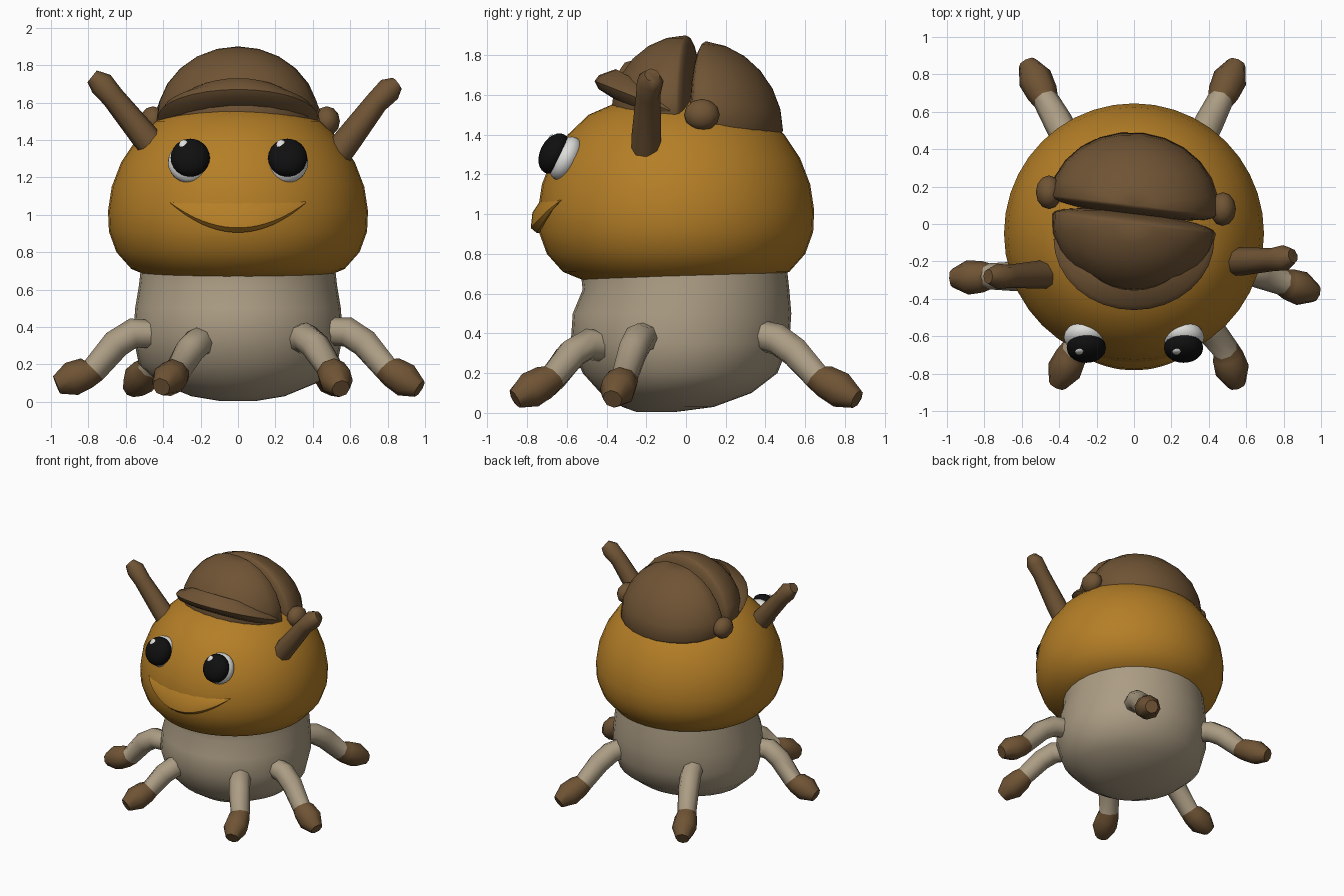
import bpy, bmesh, math
from mathutils import Vector

cube = bpy.data.objects.get("Cube")
if cube:
    bpy.data.objects.remove(cube)


def material(name, r, g, b):
    m = bpy.data.materials.new(name)
    m.use_nodes = True
    m.diffuse_color = (r, g, b, 1)
    bsdf = next(n for n in m.node_tree.nodes if n.type == "BSDF_PRINCIPLED")
    bsdf.inputs["Base Color"].default_value = (r, g, b, 1)
    bsdf.inputs["Roughness"].default_value = 0.9
    return m


ORANGE = material("orange_skin", 0.46, 0.21, 0.02)
BROWN = material("brown_leather", 0.16, 0.088, 0.035)
BEIGE = material("beige_wool", 0.41, 0.335, 0.23)
WHITE = material("eye_white", 0.72, 0.72, 0.70)
BLACK = material("pupil_black", 0.005, 0.005, 0.005)


def finish(name, bm, mats, angle=40):
    bmesh.ops.recalc_face_normals(bm, faces=bm.faces)
    mesh = bpy.data.meshes.new(name)
    bm.to_mesh(mesh)
    bm.free()
    obj = bpy.data.objects.new(name, mesh)
    bpy.context.collection.objects.link(obj)
    for m in mats:
        mesh.materials.append(m)
    bpy.ops.object.select_all(action="DESELECT")
    obj.select_set(True)
    bpy.context.view_layer.objects.active = obj
    bpy.ops.object.shade_smooth_by_angle(angle=math.radians(angle))
    return obj


def loft(name, rings, mats, second_from=None, angle=40):
    """Skin closed rings; faces after ring second_from take the second colour."""
    bm = bmesh.new()
    loops = [[bm.verts.new(p) for p in ring] for ring in rings]
    n = len(loops[0])
    for k in range(len(loops) - 1):
        for i in range(n):
            j = (i + 1) % n
            f = bm.faces.new((loops[k][i], loops[k][j], loops[k + 1][j], loops[k + 1][i]))
            if second_from is not None and k >= second_from:
                f.material_index = 1
    bm.faces.new(loops[0])
    cap = bm.faces.new(loops[-1])
    if second_from is not None:
        cap.material_index = 1
    return finish(name, bm, mats, angle)


def ellipse(z, rx, ry, yc, n=32):
    return [(rx * math.cos(2 * math.pi * i / n), yc + ry * math.sin(2 * math.pi * i / n), z)
            for i in range(n)]


def tube(name, path, radii, mats, second_from=None, sides=8):
    pts = [Vector(p) for p in path]
    rings = []
    for k, p in enumerate(pts):
        d = (pts[min(k + 1, len(pts) - 1)] - pts[max(k - 1, 0)]).normalized()
        side = d.cross(Vector((0, 0, 1))).normalized()
        up = side.cross(d)
        rings.append([p + radii[k] * (side * math.cos(a) + up * math.sin(a))
                      for a in (2 * math.pi * i / sides for i in range(sides))])
    return loft(name, rings, mats, second_from, 60)


def ball(name, loc, scale, mat, rot=(0, 0, 0), front=1, back=1, below=1, sag=0, segs=24):
    """Ellipsoid whose front, back or lower half can be squashed."""
    bm = bmesh.new()
    bmesh.ops.create_uvsphere(bm, u_segments=segs, v_segments=segs // 2, radius=1)
    for v in bm.verts:
        v.co.y *= front if v.co.y < 0 else back
        v.co.z *= below if v.co.z < 0 else 1
        v.co.z -= sag * max(0, v.co.y)
        v.co = Vector(a * b for a, b in zip(v.co, scale))
    obj = finish(name, bm, [mat], 60)
    obj.location, obj.rotation_euler = loc, rot
    return obj


# Body
loft("body", [ellipse(*r) for r in [
    (0.005, 0.10, 0.10, -0.15), (0.03, 0.25, 0.23, -0.09), (0.10, 0.42, 0.38, -0.05),
    (0.20, 0.53, 0.49, -0.03), (0.35, 0.56, 0.55, -0.03), (0.50, 0.55, 0.55, -0.02),
    (0.62, 0.53, 0.52, 0), (0.71, 0.52, 0.52, -0.01)]], [BEIGE], angle=60)

# Head with a wool-coloured underside
HEAD = [(0.66, 0.10), (0.665, 0.46), (0.71, 0.57), (0.80, 0.65), (0.91, 0.69), (1.02, 0.695),
        (1.15, 0.675), (1.28, 0.625), (1.40, 0.545), (1.50, 0.44), (1.57, 0.28), (1.61, 0.08)]
HEAD_Y = -0.05
head = loft("head", [ellipse(z, r, r, HEAD_Y, 40) for z, r in HEAD], [ORANGE, BEIGE], angle=60)
for f in head.data.polygons:
    f.material_index = 1 if f.center.z < 0.67 else 0


def face_y(x, z):
    """Front surface of the head."""
    for (z0, r0), (z1, r1) in zip(HEAD, HEAD[1:]):
        if z0 <= z <= z1:
            r = r0 + (r1 - r0) * (z - z0) / (z1 - z0)
            return HEAD_Y - math.sqrt(r * r - x * x)


# Smiling upper lip
lip = []
for i in range(21):
    x = 0.37 * (i / 10 - 1)
    f = 1.02 - (x / 0.37) ** 2
    zb = 0.905 + 1.2 * x * x
    zt = zb + 0.17 * f
    lip.append([(x, face_y(x, zt) + 0.01, zt),
                (x, face_y(x, zb + 0.1 * f) - 0.028 * f, zb + 0.1 * f),
                (x, face_y(x, zb) - 0.042 * f, zb + 0.025 * f),
                (x, face_y(x, zb) - 0.012 * f, zb),
                (x, face_y(x, zb) + 0.06, zb + 0.01)])
loft("smile_lip", lip, [ORANGE], angle=35)

# Eyes
tilt = (math.radians(-27), 0, 0)
for side, s in (("left", 1), ("right", -1)):
    x = 0.26 * s
    ball(side + "_eye", (x, -0.605, 1.28), (0.115, 0.075, 0.118), WHITE, tilt)
    ball(side + "_pupil", (x + 0.005, -0.662, 1.305), (0.105, 0.072, 0.108), BLACK, tilt)
    ball(side + "_eye_glint", (x - 0.03, -0.683, 1.375), (0.026, 0.012, 0.03), WHITE, tilt, segs=12)

# Cap: two puffy panels meeting at a crease, a brim and side buttons
twist = (0, 0, math.radians(-7))
ball("cap_front_panel", (0, 0, 1.5), (0.44, 0.38, 0.4), BROWN, twist, back=0.18, below=0.2)
ball("cap_rear_panel", (0, 0.1, 1.46), (0.455, 0.39, 0.41), BROWN, twist,
     front=0.16, below=0.25, sag=0.1)
brim = []
for i in range(17):
    a = math.pi * (1 + i / 16)
    lift = 1.53 - 0.15 * math.sin(a)
    brim.append([(0.43 * k * math.cos(a), -0.08 + 0.38 * k * math.sin(a), lift + dz)
                 for k, dz in ((0.72, 0.05), (0.94, 0.02), (1, -0.01), (0.95, -0.05), (0.7, -0.11))])
loft("cap_brim", brim, [BROWN], angle=50)
ball("left_cap_button", (0.475, 0.08, 1.5), (0.07, 0.09, 0.08), BROWN, segs=12)
ball("right_cap_button", (-0.455, 0.17, 1.5), (0.07, 0.09, 0.08), BROWN, segs=12)

# Antennae
stalk = (0.075, 0.075, 0.062, 0.068, 0.04)
tube("left_antenna", [(0.5, -0.2, 1.28), (0.58, -0.2, 1.39), (0.74, -0.19, 1.6),
                      (0.81, -0.18, 1.67), (0.85, -0.17, 1.70)], stalk, [BROWN])
tube("right_antenna", [(-0.43, -0.27, 1.34), (-0.5, -0.27, 1.42), (-0.67, -0.28, 1.63),
                       (-0.73, -0.28, 1.70), (-0.78, -0.28, 1.74)], stalk, [BROWN])

# Legs with hooves: root, knee, ankle, toe
LEGS = {
    "front_left": ((0.30, -0.38, 0.33), (0.38, -0.53, 0.35), (0.49, -0.67, 0.18), (0.55, -0.86, 0.07)),
    "front_right": ((-0.17, -0.42, 0.31), (-0.23, -0.56, 0.32), (-0.32, -0.67, 0.17), (-0.41, -0.86, 0.08)),
    "side_left": ((0.46, -0.20, 0.38), (0.63, -0.25, 0.37), (0.79, -0.31, 0.18), (0.97, -0.37, 0.07)),
    "side_right": ((-0.44, -0.26, 0.36), (-0.60, -0.28, 0.37), (-0.77, -0.28, 0.17), (-0.97, -0.29, 0.09)),
    "back_left": ((0.30, 0.34, 0.40), (0.38, 0.50, 0.36), (0.46, 0.66, 0.18), (0.55, 0.86, 0.07)),
    "back_right": ((-0.31, 0.34, 0.40), (-0.38, 0.50, 0.36), (-0.47, 0.66, 0.18), (-0.57, 0.86, 0.07)),
}
for name, pts in LEGS.items():
    root, knee, ankle, toe = map(Vector, pts)
    path = [root, knee.lerp(root, 0.25), knee.lerp(ankle, 0.3), ankle,
            ankle.lerp(toe, 0.2), ankle.lerp(toe, 0.6), toe]
    tube(name + "_leg", path, (0.075, 0.08, 0.078, 0.07, 0.084, 0.092, 0.05), [BEIGE, BROWN], 3)
